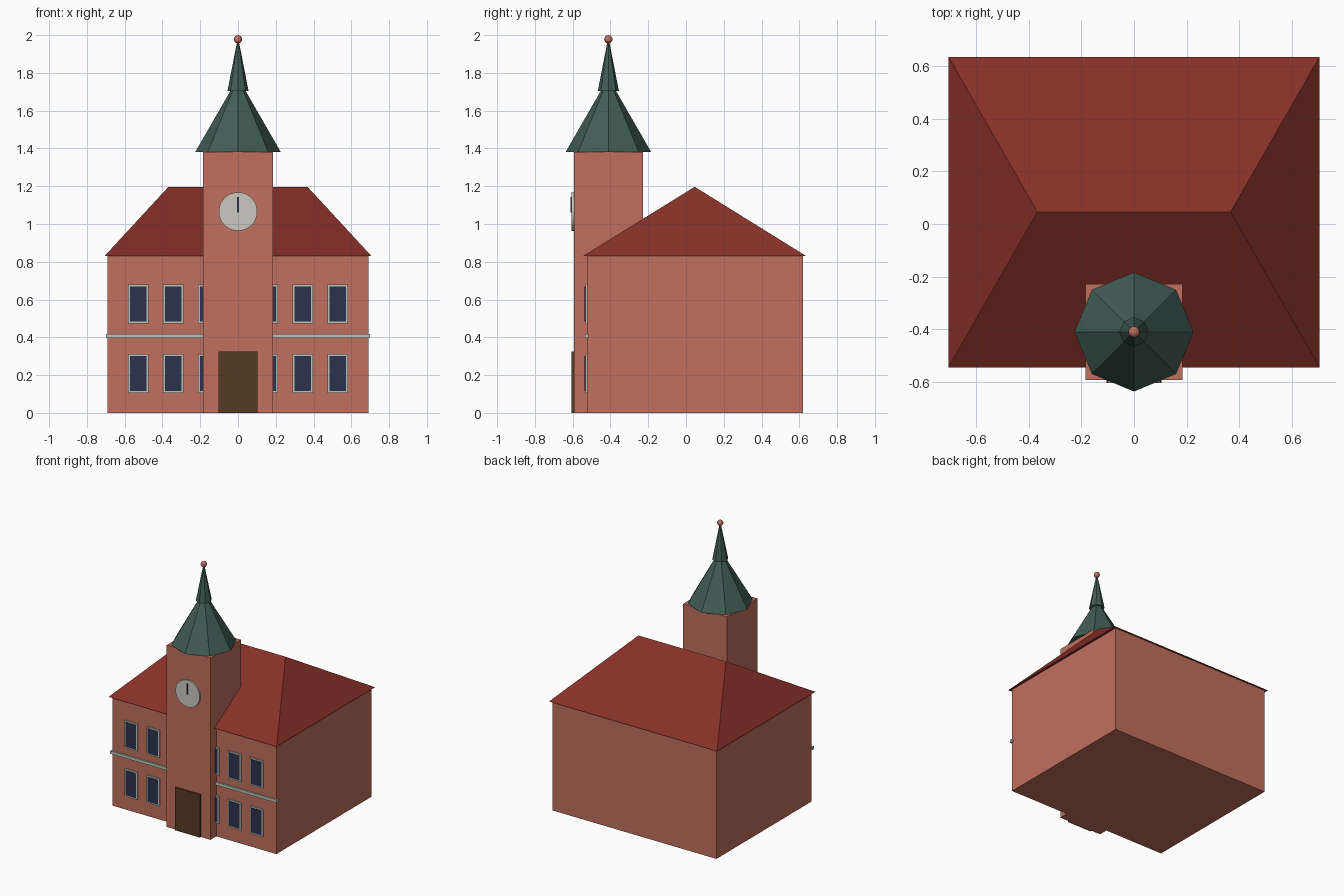
import bpy, bmesh, math
from mathutils import Matrix

if "Cube" in bpy.data.objects:
    bpy.data.objects.remove(bpy.data.objects["Cube"])


def mat(name, r, g, b):
    m = bpy.data.materials.new(name)
    m.diffuse_color = (r, g, b, 1)
    m.use_nodes = True
    m.node_tree.nodes["Principled BSDF"].inputs["Base Color"].default_value = m.diffuse_color
    return m


BRICK = mat("brick", 0.53, 0.16, 0.11)
ROOF = mat("roof_red", 0.24, 0.03, 0.02)
GREEN = mat("copper_green", 0.053, 0.11, 0.092)
STONE = mat("pale_stone", 0.52, 0.55, 0.49)
GLASS = mat("dark_glass", 0.024, 0.033, 0.075)
WOOD = mat("door_wood", 0.095, 0.044, 0.015)
DIAL = mat("clock_face", 0.60, 0.58, 0.52)


def finish(bm, name, material):
    bmesh.ops.recalc_face_normals(bm, faces=bm.faces)
    me = bpy.data.meshes.new(name)
    bm.to_mesh(me)
    bm.free()
    me.materials.append(material)
    ob = bpy.data.objects.new(name, me)
    bpy.context.collection.objects.link(ob)
    return ob


def box(name, x, y, z, material):
    """Box from (min, max) ranges on each axis."""
    bm = bmesh.new()
    bmesh.ops.create_cube(bm, size=1)
    for v in bm.verts:
        v.co = [r[0] if c < 0 else r[1] for c, r in zip(v.co, (x, y, z))]
    return finish(bm, name, material)


def cone(name, r1, r2, z0, z1, sides, material, y):
    bm = bmesh.new()
    bmesh.ops.create_cone(bm, cap_ends=True, segments=sides, radius1=r1, radius2=r2,
                          depth=z1 - z0, matrix=Matrix.Translation((0, y, (z0 + z1) / 2)))
    return finish(bm, name, material)


FRONT, TOWER_FRONT, TOWER_Y = -0.524, -0.594, -0.411

# Main hall
box("hall_walls", (-0.69, 0.69), (FRONT, 0.62), (0, 0.832), BRICK)

# Hipped roof: base rectangle joined to the ridge
bm = bmesh.new()
a, b, c, d, e, f = [bm.verts.new(p) for p in (
    (-0.707, -0.546, 0.83), (0.707, -0.546, 0.83), (0.707, 0.637, 0.83),
    (-0.707, 0.637, 0.83), (-0.368, 0.046, 1.197), (0.368, 0.046, 1.197))]
for face in ((a, b, f, e), (c, d, e, f), (b, c, f), (d, a, e), (d, c, b, a)):
    bm.faces.new(face)
finish(bm, "hipped_roof", ROOF)

# Stone band between the floors
box("string_course", (-0.70, 0.70), (-0.536, -0.516), (0.396, 0.418), STONE)

# Windows: pale frame plate with a dark pane on it
for row, z in enumerate((0.209, 0.577)):
    for side in (-1, 1):
        for col, cx in enumerate((0.158, 0.343, 0.528)):
            x = side * cx
            tag = f"{row}_{'left' if side < 0 else 'right'}_{col}"
            h = 0.104
            box("window_frame_" + tag, (x - 0.055, x + 0.055), (FRONT - 0.009, FRONT),
                (z - h, z + h), STONE)
            box("window_pane_" + tag, (x - 0.044, x + 0.044), (FRONT - 0.013, FRONT - 0.005),
                (z - h + 0.011, z + h - 0.011), GLASS)

# Tower, door and clock
box("tower", (-0.184, 0.184), (TOWER_FRONT, -0.228), (0, 1.382), BRICK)
box("door", (-0.104, 0.104), (TOWER_FRONT - 0.012, TOWER_FRONT), (0, 0.325), WOOD)
bm = bmesh.new()
bmesh.ops.create_cone(bm, cap_ends=True, segments=32, radius1=0.102, radius2=0.102, depth=0.012,
                      matrix=Matrix.Translation((0, TOWER_FRONT - 0.006, 1.066))
                      @ Matrix.Rotation(math.pi / 2, 4, 'X'))
finish(bm, "clock_dial", DIAL)
box("clock_hand", (-0.005, 0.005), (TOWER_FRONT - 0.017, TOWER_FRONT - 0.010),
    (1.062, 1.142), GLASS)

# Octagonal spire in two stages, with a ball on the tip
cone("spire_lower", 0.227, 0.04, 1.38, 1.705, 8, GREEN, TOWER_Y)
cone("spire_upper", 0.056, 0.004, 1.703, 1.97, 8, GREEN, TOWER_Y)
bm = bmesh.new()
bmesh.ops.create_uvsphere(bm, u_segments=12, v_segments=8, radius=0.022,
                          matrix=Matrix.Translation((0, TOWER_Y, 1.978)))
finish(bm, "finial_ball", BRICK)
